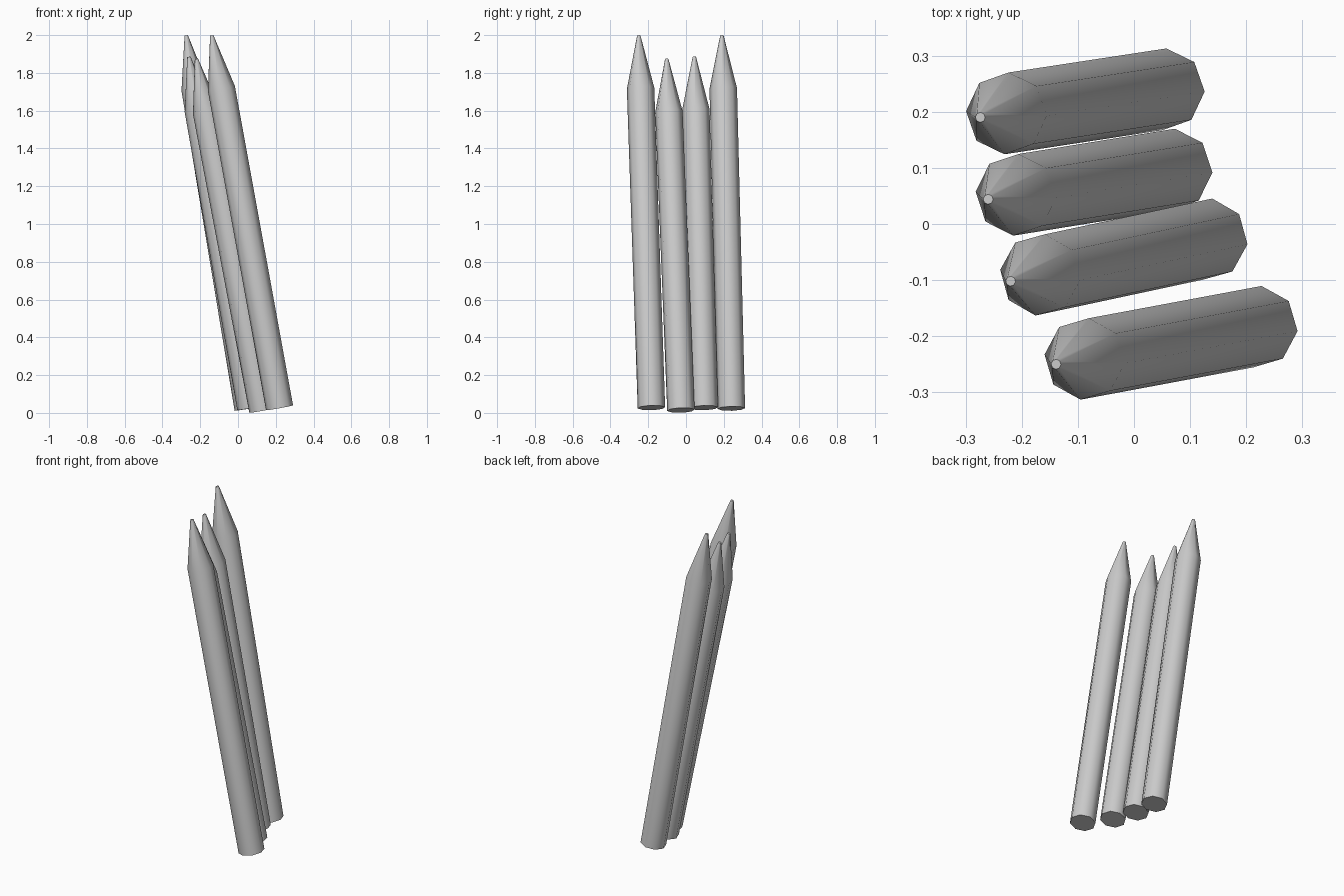
import bpy
import math
from mathutils import Vector, Matrix

cube = bpy.data.objects.get("Cube")
if cube:
    bpy.data.objects.remove(cube, do_unlink=True)

grey = bpy.data.materials.new("plain_grey")
grey.use_nodes = True
GREY = (0.6, 0.6, 0.6, 1.0)
grey.diffuse_color = GREY
grey.node_tree.nodes["Principled BSDF"].inputs["Base Color"].default_value = GREY

SIDES = 8
RADIUS = 0.073
TIP_RADIUS = 0.009
POINT_LENGTH = 0.285


def stake(name, base, tip, turn):
    """Eight-sided pole with a blunt sharpened point, leaning from base to tip."""
    base, tip = Vector(base), Vector(tip)
    axis = tip - base
    length = axis.length
    rings = [(RADIUS, 0), (RADIUS, length - POINT_LENGTH), (TIP_RADIUS, length)]
    lean = Vector((0, 0, 1)).rotation_difference(axis).to_matrix().to_4x4()
    place = Matrix.Translation(base) @ lean @ Matrix.Rotation(math.radians(turn), 4, "Z")

    verts = []
    for r, z in rings:
        for i in range(SIDES):
            a = math.tau * i / SIDES
            verts.append(place @ Vector((r * math.cos(a), r * math.sin(a), z)))
    faces = [list(reversed(range(SIDES)))]
    for k in range(len(rings) - 1):
        for i in range(SIDES):
            j = (i + 1) % SIDES
            low, high = k * SIDES, (k + 1) * SIDES
            faces.append([low + i, low + j, high + j, high + i])
    faces.append([(len(rings) - 1) * SIDES + i for i in range(SIDES)])

    mesh = bpy.data.meshes.new(name)
    mesh.from_pydata(verts, [], faces)
    mesh.materials.append(grey)
    obj = bpy.data.objects.new(name, mesh)
    bpy.context.collection.objects.link(obj)

    # Rounded sides and point, crisp end caps
    bpy.ops.object.select_all(action="DESELECT")
    obj.select_set(True)
    bpy.context.view_layer.objects.active = obj
    bpy.ops.object.shade_smooth_by_angle(angle=math.radians(60))


# Row of four leaning stakes, front to back
stake("front_stake", (0.22, -0.183, 0.027), (-0.139, -0.25, 1.998), -6)
stake("front_middle_stake", (0.131, -0.027, 0.014), (-0.22, -0.102, 1.874), -7)
stake("back_middle_stake", (0.068, 0.097, 0.027), (-0.26, 0.044, 1.885), -4)
stake("back_stake", (0.054, 0.24, 0.023), (-0.274, 0.19, 1.998), -3)
